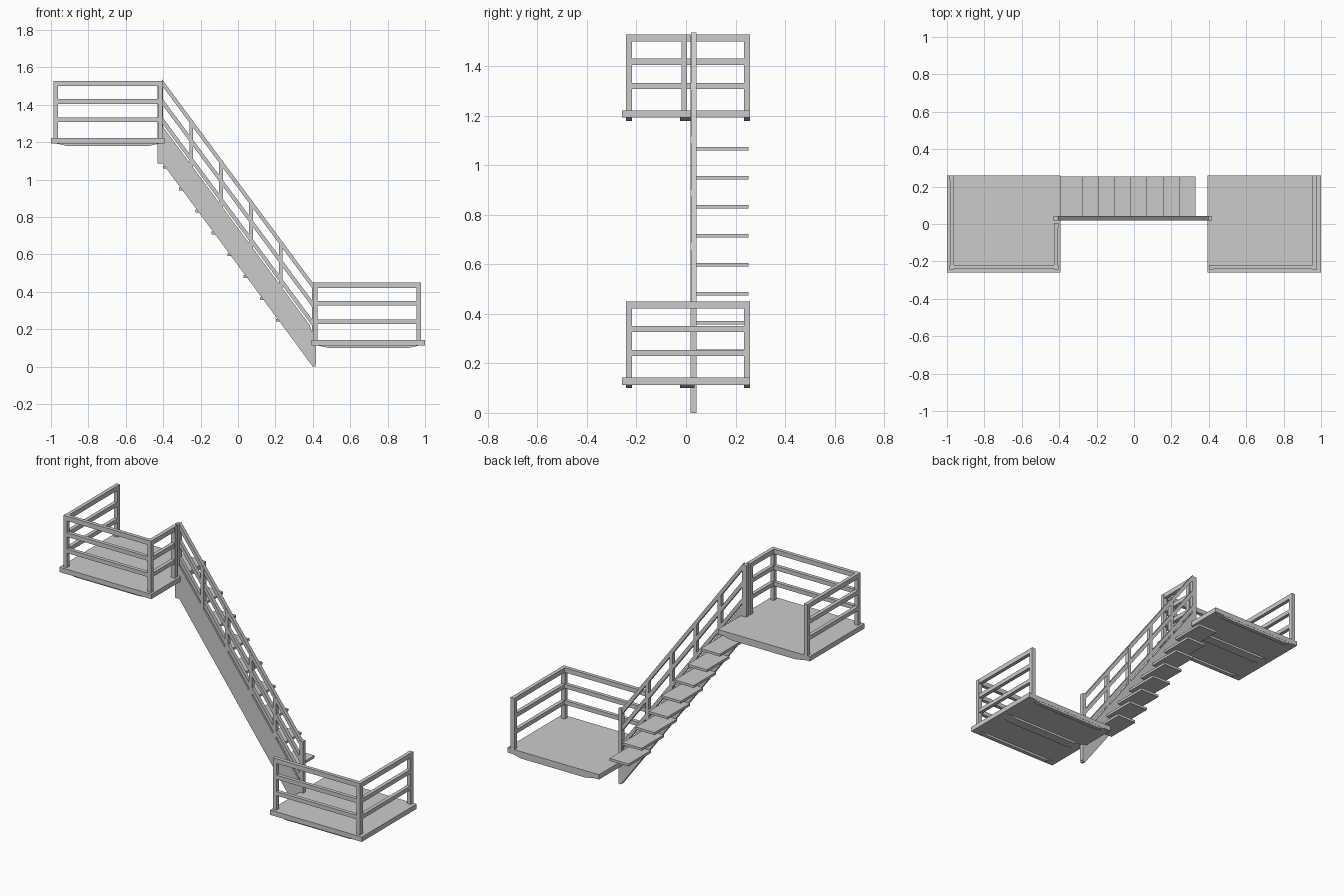
import bpy, bmesh

if "Cube" in bpy.data.objects:
    bpy.data.objects.remove(bpy.data.objects["Cube"])


def prism(name, profile, y0, y1):
    """Extrude an (x, z) outline from y0 to y1."""
    bm = bmesh.new()
    a = [bm.verts.new((x, y0, z)) for x, z in profile]
    b = [bm.verts.new((x, y1, z)) for x, z in profile]
    n = len(profile)
    bm.faces.new(a)
    bm.faces.new(b[::-1])
    for i in range(n):
        j = (i + 1) % n
        bm.faces.new((a[i], b[i], b[j], a[j]))
    bmesh.ops.recalc_face_normals(bm, faces=bm.faces)
    me = bpy.data.meshes.new(name)
    bm.to_mesh(me)
    bm.free()
    ob = bpy.data.objects.new(name, me)
    bpy.context.collection.objects.link(ob)
    return ob


def box(name, x0, x1, y0, y1, z0, z1):
    return prism(name, [(x0, z0), (x1, z0), (x1, z1), (x0, z1)], y0, y1)


W = 0.024           # post and rail width
SLOPE = -1.35       # pitch of the flight


def landing(name, x0, x1, z):
    """Deck slab with three tapered joists; z is the walking surface."""
    box(name + "_deck", x0, x1, -0.259, 0.259, z - 0.029, z)
    zt, zb = z - 0.029, z - 0.042
    profile = [(x0 + 0.03, zt), (x0 + 0.09, zb), (x1 - 0.09, zb), (x1 - 0.03, zt)]
    for y0, y1 in ((-0.242, -0.218), (-0.024, 0.034), (0.234, 0.258)):
        prism(name + "_joist", profile, y0, y1)


def rails(name, x0, x1, y0, y1, z):
    """Three horizontal rails filling the given plan rectangle."""
    for top, h in ((0.307, 0.028), (0.209, 0.025), (0.111, 0.024)):
        box(name + "_rail", x0, x1, y0, y1, z + top - h, z + top)


def post(name, x, y, z):
    box(name + "_post", x, x + W, y, y + W, z, z + 0.307)


# upper landing: railed on the outer end, the front and half the inner end
Z = 1.221
landing("upper", -1.0, -0.392, Z)
for x, y in ((-0.986, -0.242), (-0.986, 0.235), (-0.429, -0.242), (-0.429, -0.019)):
    post("upper", x, y, Z)
rails("upper_front", -0.986 + W, -0.429, -0.241, -0.219, Z)
rails("upper_outer", -0.985, -0.963, -0.242, 0.259, Z)
rails("upper_inner", -0.428, -0.406, -0.242, 0.005, Z)

# lower landing: railed on the front and the outer end
Z = 0.142
landing("lower", 0.394, 1.0, Z)
for x, y in ((0.4, -0.242), (0.954, -0.242), (0.954, 0.235)):
    post("lower", x, y, Z)
rails("lower_front", 0.4, 0.954, -0.241, -0.219, Z)
rails("lower_outer", 0.955, 0.977, -0.242, 0.259, Z)

# stringer
Y0, Y1 = 0.019, 0.043
prism("stringer", [(-0.43, 1.085), (-0.402, 1.085), (0.4, 0.0), (0.415, 0.0),
                   (0.415, 0.13), (0.382, 0.224), (-0.402, 1.283), (-0.43, 1.283)], Y0, Y1)

# sloping hand rail and mid rails
for top in (0.988, 0.888, 0.788):
    a, b = top - SLOPE * 0.405, top + SLOPE * 0.4
    prism("stair_rail", [(-0.405, a - 0.034), (0.4, b - 0.034), (0.4, b), (-0.405, a)],
          Y0 + 0.001, Y1 - 0.001)

# stair posts
for i in range(4):
    x = -0.26 + 0.1595 * i
    z0, z1 = 0.70 + SLOPE * x, 0.98 + SLOPE * x
    d = SLOPE * 0.02
    prism("stair_post", [(x, z0), (x + 0.02, z0 + d), (x + 0.02, z1 + d), (x, z1)], Y0, Y1)
box("stair_top_post", -0.43, -0.402, Y0, Y1, 1.2, 1.528)
box("stair_bottom_post", 0.395, 0.418, Y0, Y1, 0.01, 0.45)

# open treads
for i in range(8):
    x, z = 0.329 - 0.0863 * i, 0.255 + 0.1169 * i
    box("tread", x - 0.126, x, Y1 - 0.002, 0.253, z - 0.015, z)
